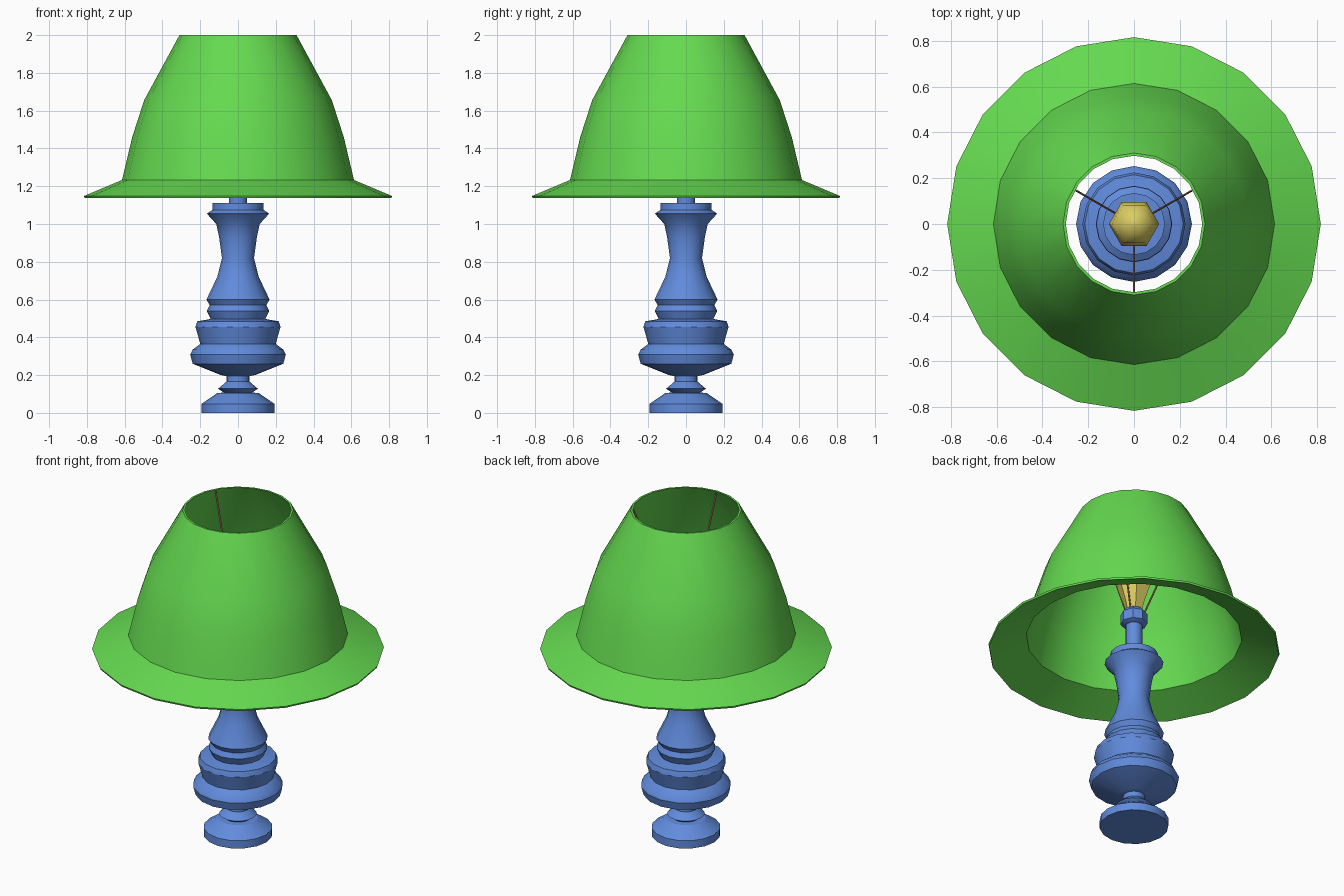
import bpy, bmesh, math
from mathutils import Vector

if "Cube" in bpy.data.objects:
    bpy.data.objects.remove(bpy.data.objects["Cube"])


def material(name, color):
    m = bpy.data.materials.new(name)
    m.diffuse_color = (*color, 1)
    m.use_nodes = True
    m.node_tree.nodes["Principled BSDF"].inputs["Base Color"].default_value = m.diffuse_color
    return m


def finish(bm, name, mat, angle=30):
    bmesh.ops.recalc_face_normals(bm, faces=bm.faces)
    mesh = bpy.data.meshes.new(name)
    bm.to_mesh(mesh)
    bm.free()
    mesh.materials.append(mat)
    obj = bpy.data.objects.new(name, mesh)
    bpy.context.collection.objects.link(obj)
    bpy.ops.object.select_all(action='DESELECT')
    bpy.context.view_layer.objects.active = obj
    obj.select_set(True)
    bpy.ops.object.shade_smooth_by_angle(angle=math.radians(angle))
    return obj


def lathe(name, profile, sides, mat, loop=False, angle=30):
    """Revolve (radius, z) points; cap the ends unless the profile is a loop."""
    bm = bmesh.new()
    rings = []
    for r, z in profile:
        rings.append([bm.verts.new((r * math.cos(2 * math.pi * i / sides),
                                    r * math.sin(2 * math.pi * i / sides), z))
                      for i in range(sides)])
    pairs = list(zip(rings, rings[1:]))
    if loop:
        pairs.append((rings[-1], rings[0]))
    else:
        bm.faces.new(rings[0])
        bm.faces.new(rings[-1])
    for a, b in pairs:
        for i in range(sides):
            j = (i + 1) % sides
            bm.faces.new((a[i], a[j], b[j], b[i]))
    return finish(bm, name, mat, angle)


blue = material("blue_ceramic", (0.12, 0.26, 0.72))
green = material("green_fabric", (0.13, 0.70, 0.08))
yellow = material("yellow_glass", (0.70, 0.60, 0.12))
brown = material("brown_wire", (0.45, 0.22, 0.12))

# Turned stand
lathe("stand", [
    (0.193, 0), (0.193, 0.048), (0.11, 0.105), (0.075, 0.108), (0.105, 0.128),
    (0.062, 0.165), (0.062, 0.195), (0.09, 0.2), (0.24, 0.26), (0.253, 0.308),
    (0.24, 0.335), (0.20, 0.365), (0.215, 0.42), (0.225, 0.455), (0.215, 0.485),
    (0.145, 0.497), (0.165, 0.54), (0.15, 0.57), (0.167, 0.6), (0.11, 0.72),
    (0.085, 0.82), (0.1, 0.93), (0.115, 1.0), (0.165, 1.055), (0.135, 1.075),
    (0.135, 1.11), (0.047, 1.11), (0.047, 1.3)], 16, blue)

# Socket collar
lathe("socket", [(0.047, 1.295), (0.076, 1.31), (0.076, 1.37), (0.055, 1.395)], 8, blue)

# Six-sided bulb
lathe("bulb", [(0.045, 1.38), (0.06, 1.44), (0.098, 1.55), (0.11, 1.62),
               (0.095, 1.69), (0.05, 1.735), (0.008, 1.75)], 6, yellow, angle=50)

# Flared shade with a thin wall
outer = [(0.31, 2.0), (0.497, 1.655), (0.56, 1.46), (0.614, 1.233), (0.816, 1.148)]
inner = [(0.812, 1.137), (0.604, 1.222), (0.55, 1.458), (0.487, 1.65), (0.298, 2.0)]
lathe("lampshade", outer + inner, 20, green, loop=True)

# Three wires holding the shade
for k, deg in enumerate((30, 150, 270)):
    d = Vector((math.cos(math.radians(deg)), math.sin(math.radians(deg)), 0))
    a = d * 0.05 + Vector((0, 0, 1.365))
    b = d * 0.295 + Vector((0, 0, 1.99))
    bm = bmesh.new()
    bmesh.ops.create_cone(bm, cap_ends=True, segments=6, radius1=0.005,
                          radius2=0.005, depth=(b - a).length)
    rot = (b - a).to_track_quat('Z', 'Y').to_matrix().to_4x4()
    bm.transform(rot)
    bmesh.ops.translate(bm, verts=bm.verts, vec=(a + b) / 2)
    finish(bm, f"shade_wire_{k + 1}", brown)
